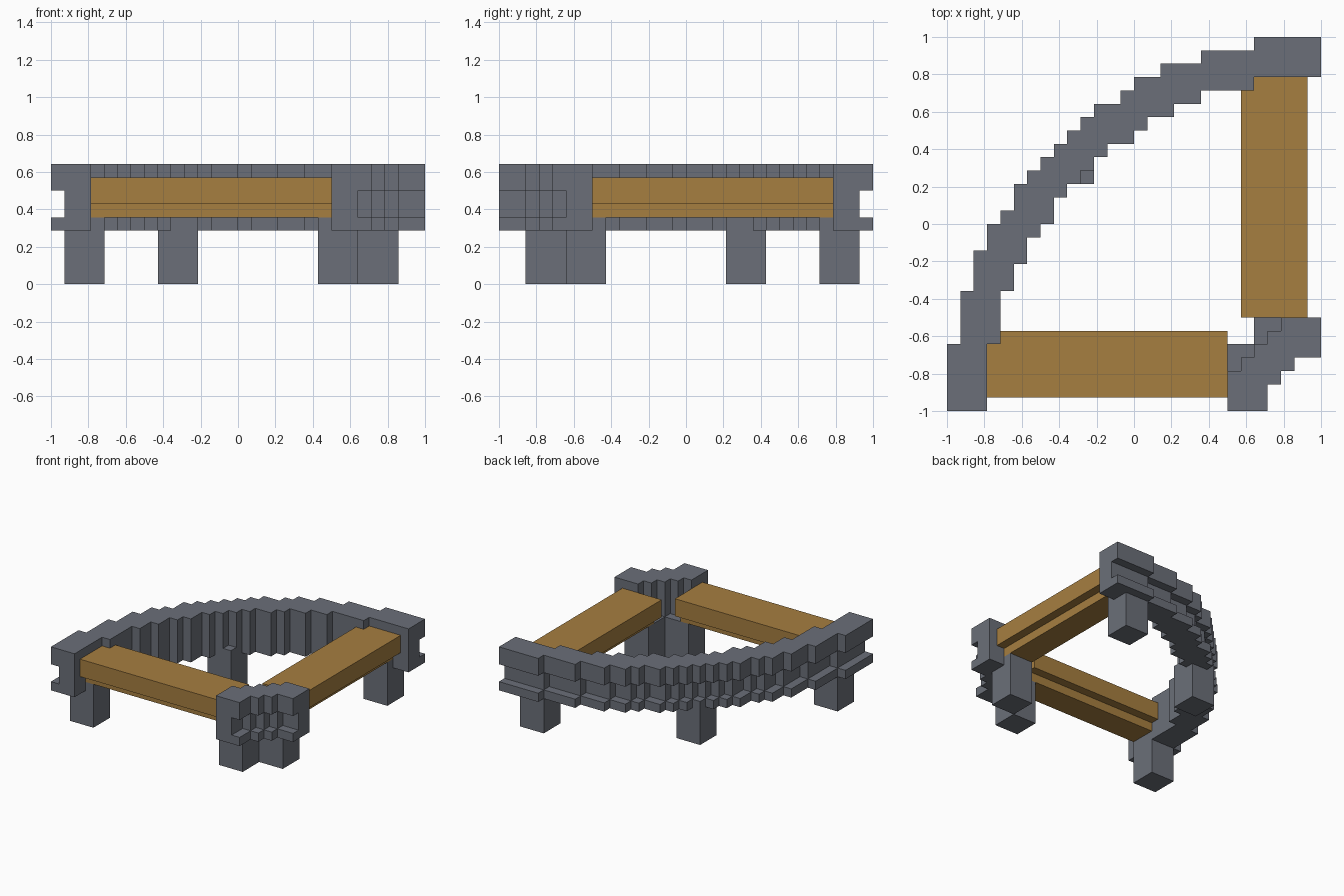
import bpy
import bmesh
from mathutils import Vector

if "Cube" in bpy.data.objects:
    bpy.data.objects.remove(bpy.data.objects["Cube"], do_unlink=True)

N = 28              # blocks along each side
U = 2.0 / N         # size of one block


def material(name, rgb):
    m = bpy.data.materials.new(name)
    m.use_nodes = True
    m.diffuse_color = (*rgb, 1)
    m.node_tree.nodes["Principled BSDF"].inputs["Base Color"].default_value = (*rgb, 1)
    return m


GREY = material("slate grey", (0.147, 0.159, 0.190))
WOOD = material("wood brown", (0.381, 0.209, 0.051))


def finish(bm, name, mat):
    bmesh.ops.recalc_face_normals(bm, faces=bm.faces)
    me = bpy.data.meshes.new(name)
    bm.to_mesh(me)
    bm.free()
    me.materials.append(mat)
    ob = bpy.data.objects.new(name, me)
    bpy.context.collection.objects.link(ob)
    return ob


def point(i, j, k):
    return Vector((i * U - 1, j * U - 1, k * U))


def flip(i, j):
    """Mirror grid coordinates across the plan's diagonal."""
    return N - j, N - i


def stepped_solid(name, voxels, mat):
    """Outer skin of a set of blocks, with flat areas joined."""
    bm = bmesh.new()
    for v in voxels:
        for axis in range(3):
            for side in (0, 1):
                n = list(v)
                n[axis] += 2 * side - 1
                if tuple(n) in voxels:
                    continue
                corners = []
                for a, b in ((0, 0), (1, 0), (1, 1), (0, 1)):
                    c = list(v)
                    c[axis] += side
                    c[(axis + 1) % 3] += a
                    c[(axis + 2) % 3] += b
                    corners.append(bm.verts.new(point(*c)))
                bm.faces.new(corners)
    bmesh.ops.remove_doubles(bm, verts=bm.verts, dist=U * 0.01)
    bmesh.ops.dissolve_limit(bm, angle_limit=0.01, verts=bm.verts, edges=bm.edges)
    return finish(bm, name, mat)


def prism(name, outline, direction, mat):
    """Extrude a flat outline along a direction."""
    bm = bmesh.new()
    face = bm.faces.new([bm.verts.new(p) for p in outline])
    out = bmesh.ops.extrude_face_region(bm, geom=[face])
    moved = [g for g in out["geom"] if isinstance(g, bmesh.types.BMVert)]
    bmesh.ops.translate(bm, verts=moved, vec=direction)
    return finish(bm, name, mat)


def grooved(cells, dx, dy):
    """Stack a plan 5 blocks high with a groove cut into its outer side."""
    def filled(i, j):
        return (i, j) in cells or not (0 <= i < N and 0 <= j < N)

    if dx < 0:      # the long arc is also grooved where it meets the bounds
        core = {c for c in cells if (c[0] + dx, c[1]) in cells and (c[0], c[1] + dy) in cells}
    else:
        core = {c for c in cells if filled(c[0] + dx, c[1]) and filled(c[0], c[1] + dy)}
    return {(i, j, k) for k in range(4, 9)
            for i, j in (core if k in (5, 6) else cells)}


# Curved rim: (edge, first row beyond it) for its outer and inner steps
OUTER = ((0, 5), (1, 9), (2, 12), (3, 14), (4, 15), (5, 17), (6, 18), (7, 19), (8, 20),
         (9, 21), (10, 22), (11, 23), (13, 24), (14, 25), (16, 26), (19, 27), (23, 28))
INNER = ((3, 5), (4, 9), (5, 11), (6, 13), (7, 14), (8, 16), (9, 17), (10, 18), (11, 19),
         (12, 20), (14, 21), (15, 22), (17, 23), (19, 24), (23, 25), (28, 28))


def edge_at(steps, row):
    return next(e for e, end in steps if row < end)


rim = {(i, j) for j in range(N)
       for i in range(edge_at(OUTER, j), edge_at(INNER, j))}
stepped_solid("curved_rim", grooved(rim, -1, 1), GREY)

# Corner block: first and last column of each row
CORNER = ((21, 24), (21, 24), (21, 25), (22, 26), (23, 28), (24, 28), (25, 28))
corner = {(i, j) for j, (a, b) in enumerate(CORNER) for i in range(a, b)}
stepped_solid("corner_block", grooved(corner, 1, -1), GREY)

# Square legs, 3 blocks wide and 5 high
LEGS = {"front_right_leg": (1, 2), "back_left_leg": (23, 24), "middle_leg": (8, 17),
        "corner_leg_front": (20, 2), "corner_leg_side": (23, 5)}
for name, (i, j) in LEGS.items():
    square = [point(i + a, j + b, 0) for a, b in ((0, 0), (3, 0), (3, 3), (0, 3))]
    prism(name, square, Vector((0, 0, 5 * U)), GREY)

# Planks with a narrower tongue underneath
PROFILE = ((2, 5), (5, 5), (5, 6), (6, 6), (6, 8), (1, 8), (1, 6), (2, 6))
prism("front_plank", [point(3, j, k) for j, k in PROFILE],
      Vector((18 * U, 0, 0)), WOOD)
prism("side_plank", [point(*flip(3, j), k) for j, k in PROFILE],
      Vector((0, -18 * U, 0)), WOOD)
